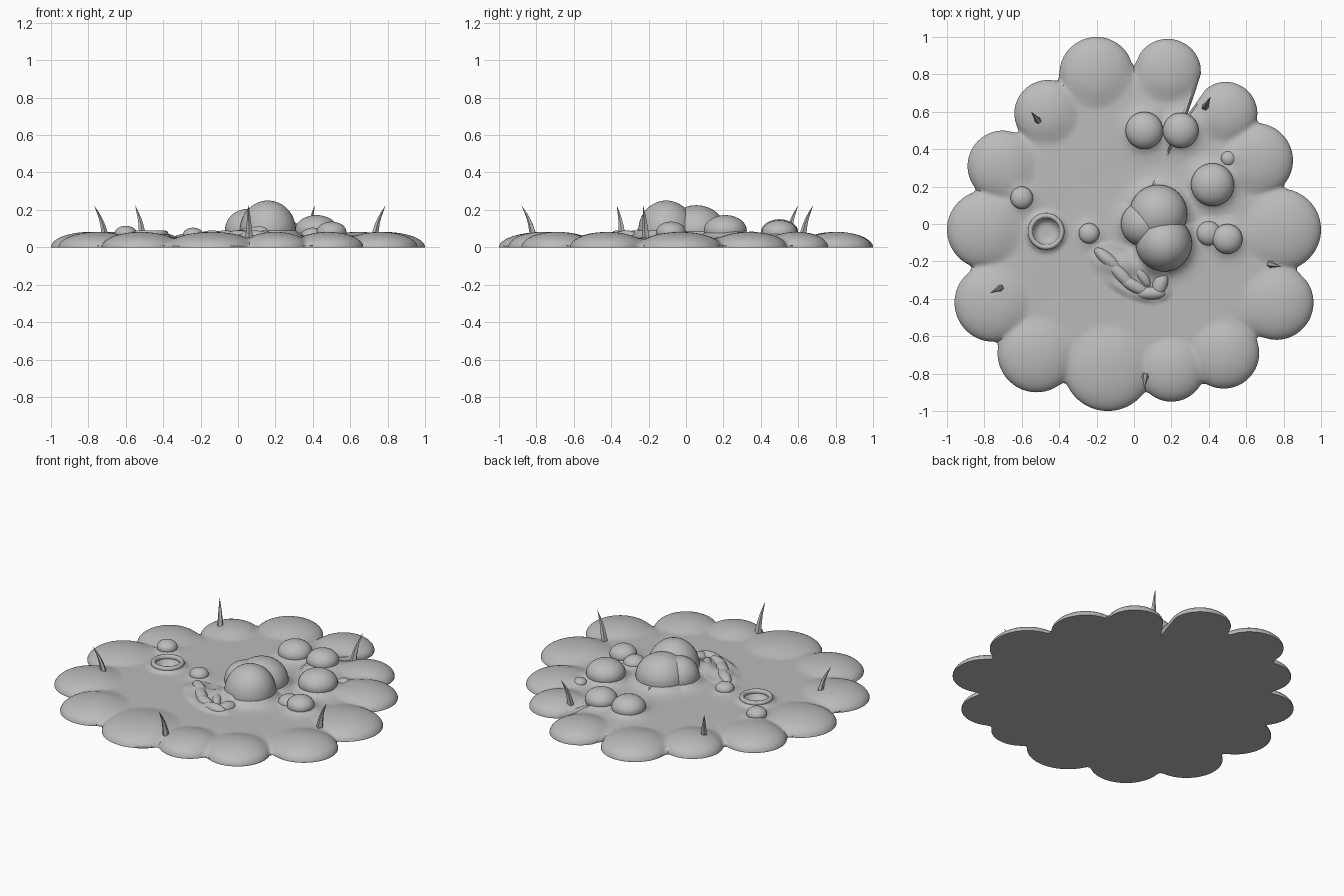
import bpy, bmesh, math
from mathutils import Vector

cube = bpy.data.objects.get("Cube")
if cube:
    bpy.data.objects.remove(cube, do_unlink=True)

grey = bpy.data.materials.new("soft_grey")
grey.use_nodes = True
grey.diffuse_color = (0.5, 0.5, 0.5, 1)
grey.node_tree.nodes["Principled BSDF"].inputs["Base Color"].default_value = (0.5, 0.5, 0.5, 1)

# Rim lobes: x, y, radius
LOBES = [(-.20, .80, .20), (.18, .81, .18), (.49, .59, .17), (.65, .34, .20),
         (.78, -.03, .22), (.76, -.42, .20), (.48, -.69, .19), (.20, -.77, .18),
         (-.14, -.76, .24), (-.52, -.69, .21), (-.75, -.42, .21), (-.79, -.03, .21),
         (-.70, .31, .19), (-.46, .59, .18)]

# Domes: name, x, y, radius, top height
DOMES = [("main_dome_back", .13, .055, .155, .225), ("main_dome_front", .16, -.105, .15, .25),
         ("main_dome_side", .05, .0, .12, .205), ("pair_dome_right", .055, .5, .10, .15),
         ("pair_dome_left", .25, .5, .095, .145), ("rear_dome", .42, .21, .115, .172),
         ("rear_dome_tail", .505, .35, .04, .085), ("side_dome", .5, -.08, .08, .137),
         ("side_dome_bridge", .40, -.05, .065, .105), ("small_dome", -.6, .14, .06, .115),
         ("middle_dome", -.24, -.05, .055, .105)]

CRATER = (-.47, -.04)
FLOOR = .05


def finish(bm, name, angle=50):
    bmesh.ops.recalc_face_normals(bm, faces=bm.faces)
    mesh = bpy.data.meshes.new(name)
    bm.to_mesh(mesh)
    bm.free()
    mesh.materials.append(grey)
    obj = bpy.data.objects.new(name, mesh)
    bpy.context.collection.objects.link(obj)
    bpy.ops.object.select_all(action='DESELECT')
    obj.select_set(True)
    bpy.context.view_layer.objects.active = obj
    bpy.ops.object.shade_smooth_by_angle(angle=math.radians(angle))
    return obj


def smooth_max(a, b, k):
    h = max(k - abs(a - b), 0) / k
    return max(a, b) + h * h * k / 4


def rim_radius(t):
    """Farthest point of the lobes along a ray from the middle."""
    best = .5
    for x, y, r in LOBES:
        along = x * math.cos(t) + y * math.sin(t)
        off = y * math.cos(t) - x * math.sin(t)
        if abs(off) < r:
            best = max(best, along + math.sqrt(r * r - off * off))
    return best


def height(x, y, edge):
    # Flat floor rounded off at the rim, with lobes swelling out of it
    z = FLOOR * math.sqrt(max(0, 1 - edge ** 8))
    for lx, ly, r in LOBES:
        d = math.hypot(x - lx, y - ly) / r
        if d < 1:
            z = smooth_max(z, .082 * math.sqrt(1 - d * d), .02 * (1 - edge ** 8) + .001)
    # Soft skirts round the domes
    skirt = 0
    for _, dx, dy, r, top in DOMES:
        d = max(0, math.hypot(x - dx, y - dy) - r * .95)
        skirt = max(skirt, .25 * (top - FLOOR) * math.exp(-d / .03))
    z += skirt
    # Crater rim and hollow
    d = math.hypot(x - CRATER[0], y - CRATER[1])
    z += .025 * math.exp(-((d - .085) / .022) ** 2)
    if d < .075:
        z -= .02 * (1 - (d / .075) ** 4)
    # Wrinkled patch
    u, v = (x + .02) * .85 - (y + .26) * .5, (x + .02) * .5 + (y + .26) * .85
    patch = max(0, 1 - (u / .24) ** 2 - (v / .12) ** 2)
    z += math.sqrt(patch) * (.022 + .014 * math.sin(38 * v + 9 * u) * math.cos(26 * u))
    return z


# Lobed base with a flat underside
bm = bmesh.new()
SIDES, RINGS = 360, 90
middle = bm.verts.new((0, 0, height(0, 0, 0)))
under = bm.verts.new((0, 0, 0))
radii = [rim_radius(math.tau * i / SIDES) for i in range(SIDES)]
radii = [(radii[i - 1] + 2 * radii[i] + radii[(i + 1) % SIDES]) / 4 for i in range(SIDES)]
previous = None
for j in range(1, RINGS + 1):
    f = j / RINGS
    f = 1 - (1 - f) ** 1.5
    ring = []
    for i in range(SIDES):
        t = math.tau * i / SIDES
        x, y = radii[i] * f * math.cos(t), radii[i] * f * math.sin(t)
        ring.append(bm.verts.new((x, y, height(x, y, f) if j < RINGS else .008)))
    for i in range(SIDES):
        k = (i + 1) % SIDES
        if previous:
            bm.faces.new((previous[i], ring[i], ring[k], previous[k]))
        else:
            bm.faces.new((middle, ring[i], ring[k]))
    previous = ring
foot = [bm.verts.new((v.co.x, v.co.y, 0)) for v in previous]
for i in range(SIDES):
    k = (i + 1) % SIDES
    bm.faces.new((previous[i], foot[i], foot[k], previous[k]))
    bm.faces.new((under, foot[k], foot[i]))
finish(bm, "lobed_base", 60)


def ellipsoid(name, centre, size, turn=0):
    bm = bmesh.new()
    bmesh.ops.create_uvsphere(bm, u_segments=40, v_segments=24, radius=1)
    c, s = math.cos(turn), math.sin(turn)
    for v in bm.verts:
        x, y, z = v.co.x * size[0], v.co.y * size[1], v.co.z * size[2]
        v.co = (centre[0] + c * x - s * y, centre[1] + s * x + c * y, max(.02, centre[2] + z))
    finish(bm, name, 60)


# Domes
for name, x, y, r, top in DOMES:
    zc = min(.09, top - r * .7)
    zc = max(zc, .04)
    ellipsoid(name, (x, y, zc), (r, r, top - zc))

# Folds of the wrinkled patch
for n, (x, y, a, b, turn) in enumerate([(-.14, -.19, .09, .035, -.7), (-.07, -.27, .10, .035, -.8),
                                        (.0, -.33, .09, .035, -.5), (.09, -.37, .08, .035, 0),
                                        (.14, -.32, .04, .07, -.3), (.04, -.27, .08, .03, -1)]):
    ellipsoid(f"fold_{n + 1}", (x, y, .055), (a, b, .035), turn)

# Crater lip
bm = bmesh.new()
grid = []
for i in range(48):
    t = math.tau * i / 48
    row = []
    for j in range(12):
        p = math.tau * j / 12
        r = .084 + .014 * math.cos(p)
        row.append(bm.verts.new((CRATER[0] + r * math.cos(t), CRATER[1] + r * math.sin(t),
                                 .072 + .017 * math.sin(p))))
    grid.append(row)
for i in range(48):
    a, b = grid[i], grid[(i + 1) % 48]
    for j in range(12):
        k = (j + 1) % 12
        bm.faces.new((a[j], b[j], b[k], a[k]))
finish(bm, "crater_lip", 60)


# Spikes leaning outward
def spike(name, base, tip):
    bm = bmesh.new()
    lo, hi = Vector((*base, .05)), Vector((*tip, .225))
    out = Vector((hi.x - lo.x, hi.y - lo.y, 0)).normalized()
    side = Vector((-out.y, out.x, 0))
    rings = []
    for j in range(5):
        f = j / 5
        centre = lo.lerp(hi, f) - out * .012 * math.sin(math.pi * f)
        r = .021 * (1 - f) ** .8
        rings.append([bm.verts.new(centre + r * (out * math.cos(a) + side * math.sin(a)))
                      for a in (math.tau * n / 5 for n in range(5))])
    for a, b in zip(rings, rings[1:]):
        for n in range(5):
            bm.faces.new((a[n], a[(n + 1) % 5], b[(n + 1) % 5], b[n]))
    point = bm.verts.new(hi)
    for n in range(5):
        bm.faces.new((rings[-1][n], rings[-1][(n + 1) % 5], point))
    bm.faces.new(rings[0][::-1])
    finish(bm, name, 40)


spike("spike_back_right", (-.51, .55), (-.55, .60))
spike("spike_back_left", (.38, .625), (.41, .68))
spike("spike_left", (.73, -.215), (.79, -.23))
spike("spike_front", (.06, -.815), (.055, -.88))
spike("spike_right", (-.71, -.34), (-.77, -.37))
